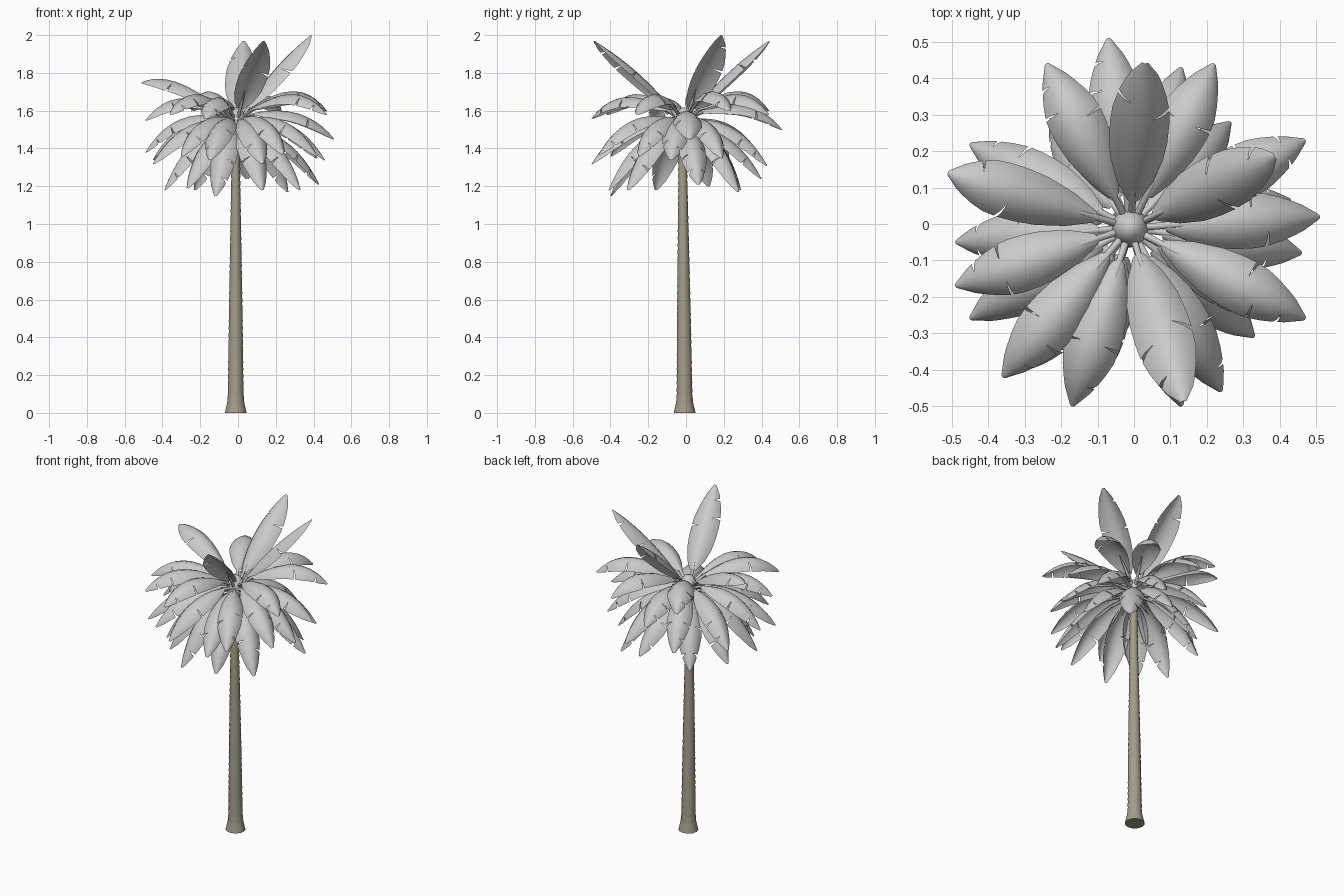
import bpy, bmesh, math, random
from mathutils import Vector

if "Cube" in bpy.data.objects:
    bpy.data.objects.remove(bpy.data.objects["Cube"])

random.seed(7)
CX, CY = -0.01, -0.01


def finish(name, bm, angle=40):
    bmesh.ops.remove_doubles(bm, verts=bm.verts, dist=0.0004)
    me = bpy.data.meshes.new(name)
    bm.to_mesh(me)
    bm.free()
    ob = bpy.data.objects.new(name, me)
    bpy.context.collection.objects.link(ob)
    bpy.context.view_layer.objects.active = ob
    ob.select_set(True)
    bpy.ops.object.shade_smooth_by_angle(angle=math.radians(angle))
    ob.select_set(False)
    return ob


def skin(bm, rings):
    # bridge closed rings of points and cap both ends
    vs = [[bm.verts.new(p) for p in r] for r in rings]
    n = len(vs[0])
    for a, b in zip(vs, vs[1:]):
        for i in range(n):
            j = (i + 1) % n
            bm.faces.new((a[i], a[j], b[j], b[i]))
    bm.faces.new(vs[0][::-1])
    bm.faces.new(vs[-1])


def lerp_table(tab, x):
    for (x0, y0), (x1, y1) in zip(tab, tab[1:]):
        if x <= x1:
            return y0 + (y1 - y0) * (x - x0) / (x1 - x0)
    return tab[-1][1]


# Trunk: tapering, flared foot, stacked ring scars
TAPER = [(0, 0.058), (0.05, 0.046), (0.1, 0.041), (0.5, 0.036), (0.8, 0.031),
         (1.2, 0.024), (1.52, 0.021)]


def trunk_ring(z, r):
    return [Vector((-0.012 + r * math.cos(a), -0.007 - 0.012 * z / 1.5 + r * math.sin(a), z))
            for a in (math.tau * k / 12 for k in range(12))]


bm = bmesh.new()
rings = [trunk_ring(0, 0.058), trunk_ring(0.05, 0.046)]
N = 40
for i in range(N):
    z0 = 0.06 + i * 1.46 / N
    z1 = z0 + 1.46 / N
    rings.append(trunk_ring(z0 + 0.004, lerp_table(TAPER, z0) - 0.001))
    rings.append(trunk_ring(z1 - 0.008, lerp_table(TAPER, z1) + 0.0015))
skin(bm, rings)
trunk = finish("trunk", bm, 40)
mat = bpy.data.materials.new("bark")
mat.diffuse_color = (0.36, 0.33, 0.25, 1)
mat.use_nodes = True
mat.node_tree.nodes["Principled BSDF"].inputs["Base Color"].default_value = mat.diffuse_color
trunk.data.materials.append(mat)

# Crown bulb the stalks grow from
bm = bmesh.new()
bmesh.ops.create_uvsphere(bm, u_segments=12, v_segments=8, radius=0.052)
for v in bm.verts:
    v.co = Vector((v.co.x + CX, v.co.y + CY, v.co.z * 1.5 + 1.54))
finish("crown_bulb", bm, 60)

# Fronds: stalk plus an arched, torn blade following a quadratic curve
WIDTH = [(0.1, 0.022), (0.2, 0.062), (0.35, 0.092), (0.52, 0.103), (0.68, 0.096),
         (0.82, 0.075), (0.93, 0.044), (1.0, 0.010)]
COLS = [0, 0.35, 0.7, 1]
ROWS = [0.1, 0.2, 0.3, 0.42, 0.54, 0.64, 0.74, 0.83, 0.92, 1.0]


def frond(name, tip, z0, zc, reach, wide=1.0, fold=0.62):
    tip = Vector(tip)
    d = Vector((tip.x - CX, tip.y - CY, 0))
    R = d.length
    d.normalize()
    side = Vector((-d.y, d.x, 0))
    p0 = Vector((CX, CY, z0)) + d * 0.035
    p1 = Vector((CX, CY, zc)) + d * R * reach

    def frame(s):
        p = p0 * (1 - s) ** 2 + p1 * 2 * s * (1 - s) + tip * s * s
        t = ((p1 - p0) * (1 - s) + (tip - p1) * s).normalized()
        n = t.cross(side)
        return p, n

    def point(s, v, sg):
        s = min(max(s, ROWS[0]), 1)
        p, n = frame(s)
        w = lerp_table(WIDTH, s) * wide
        return p + side * sg * v * w * math.cos(fold * v) - n * w * math.sin(fold) * v ** 1.6

    bm = bmesh.new()
    # stalk
    rings = []
    for s, r in ((0, 0.010), (0.08, 0.009), (0.16, 0.008), (0.3, 0.002)):
        p, n = frame(s)
        rings.append([p - n * 0.006 + side * r * math.cos(a) + n * r * math.sin(a)
                      for a in (math.tau * k / 6 for k in range(6))])
    skin(bm, rings)
    # two blade halves with tapering slits at some rows
    for sg in (1, -1):
        slits = random.choice([(4,), (5,), (6,), (4, 7), (5, 7)])
        for i in range(len(ROWS) - 1):
            pair = []
            for k, sign in ((i, -1), (i + 1, 1)):
                s = ROWS[k]
                row = []
                for v in COLS:
                    gap = 0.012 * max(0, v - 0.35) / 0.65 if k in slits else 0
                    lean = 0.04 * v if 0.2 < s < 0.9 else 0
                    row.append(bm.verts.new(point(s + lean - sign * gap, v, sg)))
                pair.append(row)
            for j in range(len(COLS) - 1):
                q = (pair[0][j], pair[1][j], pair[1][j + 1], pair[0][j + 1])
                bm.faces.new(q if sg < 0 else q[::-1])
    finish(name, bm, 60)


# Upright young fronds
UPRIGHT = [(0.03, 0.44, 1.97), (0.385, 0.185, 2.0), (0.135, -0.485, 1.97)]
for i, t in enumerate(UPRIGHT):
    frond(f"upright_frond_{i + 1}", t, 1.57, (1.57 + t[2]) / 2 + 0.04, 0.45, 0.95, 0.55)

# Arching fronds
ARCHING = [(-0.51, 0.14, 1.75), (-0.24, 0.44, 1.60), (-0.07, 0.51, 1.50), (0.22, 0.44, 1.58),
           (0.47, 0.23, 1.60), (0.51, 0.02, 1.45), (0.47, -0.26, 1.58), (-0.17, -0.50, 1.56),
           (-0.36, -0.42, 1.58), (-0.49, -0.17, 1.55)]
for i, t in enumerate(ARCHING):
    lift = 0.08 if t[2] > 1.7 else 0.22
    frond(f"arching_frond_{i + 1}", t, 1.57, t[2] + lift, 0.66, 0.93)

# Spreading fronds
SPREAD = [(-0.45, 0.22, 1.34), (-0.49, -0.05, 1.38), (-0.45, -0.26, 1.32), (-0.15, -0.48, 1.34),
          (0.13, -0.50, 1.32), (0.24, -0.46, 1.37), (0.42, -0.25, 1.36), (0.46, -0.08, 1.34),
          (0.42, 0.19, 1.35), (0.13, 0.43, 1.31), (-0.20, 0.41, 1.33), (-0.30, -0.40, 1.36)]
for i, t in enumerate(SPREAD):
    frond(f"spreading_frond_{i + 1}", t, 1.55, t[2] + 0.27, 0.66, 0.88)

# Hanging old fronds
HANGING = [(-0.12, -0.40, 1.15), (-0.39, -0.16, 1.18), (0.265, 0.28, 1.17), (0.43, 0.066, 1.21),
           (0.05, 0.40, 1.24), (-0.23, 0.29, 1.18), (-0.38, 0.12, 1.20), (0.33, -0.31, 1.18),
           (0.13, -0.41, 1.18), (-0.27, -0.30, 1.19)]
for i, t in enumerate(HANGING):
    frond(f"hanging_frond_{i + 1}", t, 1.52, 1.50, 0.68, 0.88)
